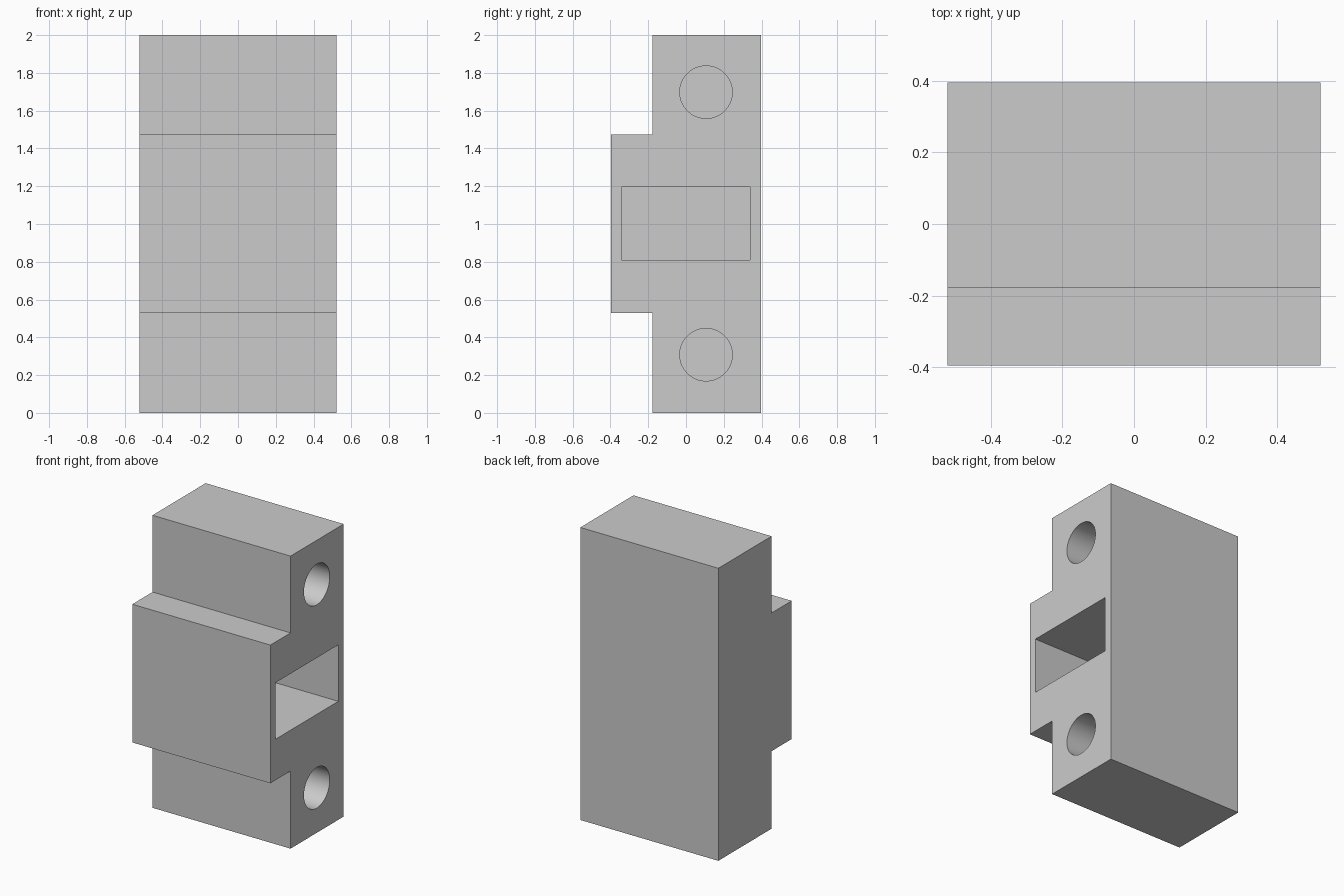
import bpy
import bmesh
import math
from mathutils import Matrix

cube = bpy.data.objects.get("Cube")
if cube:
    bpy.data.objects.remove(cube, do_unlink=True)

HALF_WIDTH = 0.522
POCKET_DEPTH = 0.8
HOLE_DEPTH = 0.8

grey = bpy.data.materials.new("light grey")
grey.use_nodes = True
grey.diffuse_color = (0.6, 0.6, 0.6, 1)
grey.node_tree.nodes["Principled BSDF"].inputs["Base Color"].default_value = (0.6, 0.6, 0.6, 1)


def add_object(name, bm):
    bmesh.ops.recalc_face_normals(bm, faces=bm.faces)
    mesh = bpy.data.meshes.new(name)
    bm.to_mesh(mesh)
    bm.free()
    mesh.materials.append(grey)
    obj = bpy.data.objects.new(name, mesh)
    bpy.context.collection.objects.link(obj)
    return obj


def prism(name, profile, x0, x1):
    """Extrude a (y, z) outline along x."""
    bm = bmesh.new()
    face = bm.faces.new([bm.verts.new((x0, y, z)) for y, z in profile])
    extruded = bmesh.ops.extrude_face_region(bm, geom=[face])["geom"]
    verts = [v for v in extruded if isinstance(v, bmesh.types.BMVert)]
    bmesh.ops.translate(bm, verts=verts, vec=(x1 - x0, 0, 0))
    return add_object(name, bm)


def round_cutter(name, y, z, radius, x0, x1):
    bm = bmesh.new()
    place = Matrix.Translation(((x0 + x1) / 2, y, z)) @ Matrix.Rotation(math.pi / 2, 4, "Y")
    bmesh.ops.create_cone(bm, cap_ends=True, segments=64, radius1=radius,
                          radius2=radius, depth=x1 - x0, matrix=place)
    return add_object(name, bm)


# Stepped block: tall back slab with a raised middle at the front
back, step, front = 0.396, -0.178, -0.396
body = prism("stepped_block", [
    (back, 0), (back, 2), (step, 2), (step, 1.475),
    (front, 1.475), (front, 0.53), (step, 0.53), (step, 0),
], -HALF_WIDTH, HALF_WIDTH)

# Blind rectangular pocket and two blind round holes in the +x side
outside = HALF_WIDTH + 0.1
cutters = [prism("pocket_cutter", [
    (-0.342, 0.81), (0.338, 0.81), (0.338, 1.196), (-0.342, 1.196),
], HALF_WIDTH - POCKET_DEPTH, outside)]
for label, z in (("lower", 0.308), ("upper", 1.698)):
    cutters.append(round_cutter(label + "_hole_cutter", 0.106, z, 0.139,
                                HALF_WIDTH - HOLE_DEPTH, outside))

bpy.ops.object.select_all(action="DESELECT")
bpy.context.view_layer.objects.active = body
body.select_set(True)
for cutter in cutters:
    cutter.hide_render = True
    cut = body.modifiers.new(cutter.name, "BOOLEAN")
    cut.operation = "DIFFERENCE"
    cut.solver = "EXACT"
    cut.object = cutter
    bpy.ops.object.modifier_apply(modifier=cut.name)
    bpy.data.objects.remove(cutter, do_unlink=True)

# Smooth hole walls, sharp block edges
bpy.ops.object.shade_smooth_by_angle(angle=math.radians(30))
